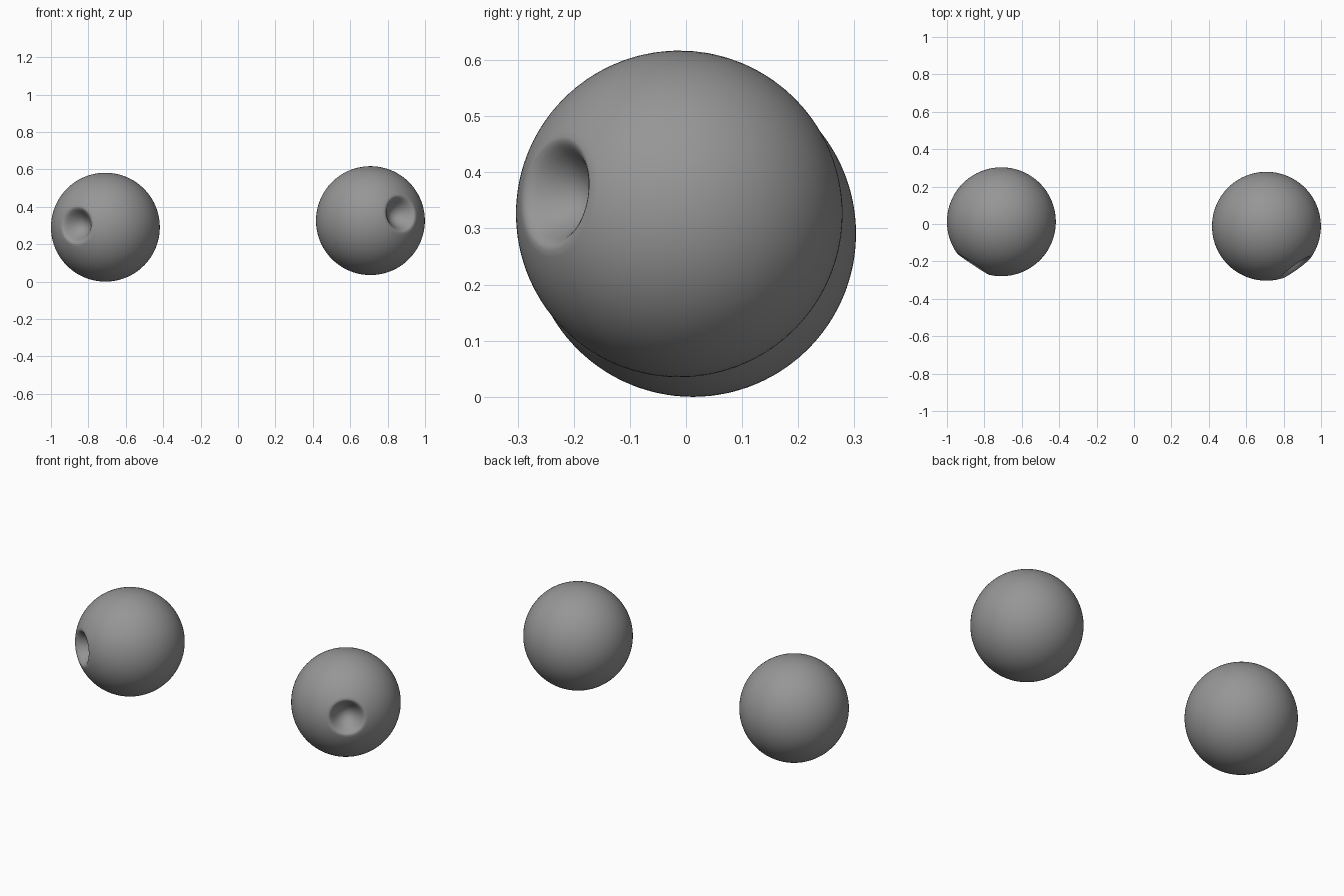
import bpy, math
from mathutils import Vector

if "Cube" in bpy.data.objects:
    bpy.data.objects.remove(bpy.data.objects["Cube"])

R = 0.291      # eyeball radius
RIM = 0.102    # where the dimple leaves the sphere
SEG = 96

grey = bpy.data.materials.new("dark_grey")
grey.diffuse_color = (0.306, 0.306, 0.306, 1)
grey.use_nodes = True
grey.node_tree.nodes["Principled BSDF"].inputs["Base Color"].default_value = grey.diffuse_color


def dimple_profile():
    # (radius, height) from the dimple centre, over the soft rim, to the back pole
    a0 = math.asin(RIM / R)
    top = R * math.cos(a0)
    pts = [(0, -0.075), (0.012, -0.074), (0.024, -0.070), (0.036, -0.063),
           (0.048, -0.053), (0.058, -0.042), (0.067, -0.031), (0.075, -0.020),
           (0.082, -0.0115), (0.088, -0.0055), (0.095, -0.001)]
    prof = [(r, top + h) for r, h in pts]
    n = 60
    for i in range(n + 1):
        a = a0 + (math.pi - a0) * i / n
        prof.append((R * math.sin(a), R * math.cos(a)))
    return prof


def eyeball(name, centre, gaze):
    verts, faces = [], []
    prof = dimple_profile()
    inner = prof[1:-1]
    for r, z in inner:
        for k in range(SEG):
            t = 2 * math.pi * k / SEG
            verts.append((r * math.cos(t), r * math.sin(t), z))
    front, back = len(verts), len(verts) + 1
    verts += [(0, 0, prof[0][1]), (0, 0, prof[-1][1])]
    last = (len(inner) - 1) * SEG
    for k in range(SEG):
        j = (k + 1) % SEG
        faces.append((front, k, j))
        faces.append((back, last + j, last + k))
        for i in range(len(inner) - 1):
            a, b = i * SEG, (i + 1) * SEG
            faces.append((a + k, b + k, b + j, a + j))
    me = bpy.data.meshes.new(name)
    me.from_pydata(verts, [], faces)
    me.polygons.foreach_set("use_smooth", [True] * len(me.polygons))
    me.materials.append(grey)
    ob = bpy.data.objects.new(name, me)
    bpy.context.collection.objects.link(ob)
    # turn the dimple towards the gaze direction
    ob.rotation_mode = 'QUATERNION'
    ob.rotation_quaternion = Vector((0, 0, 1)).rotation_difference(Vector(gaze).normalized())
    ob.location = centre


# The pair of eyeballs, each with a dimpled pupil
eyeball("left_eyeball", (-0.709, 0.012, 0.291), (-0.150, -0.225, 0.010))
eyeball("right_eyeball", (0.708, -0.012, 0.326), (0.160, -0.220, 0.037))
